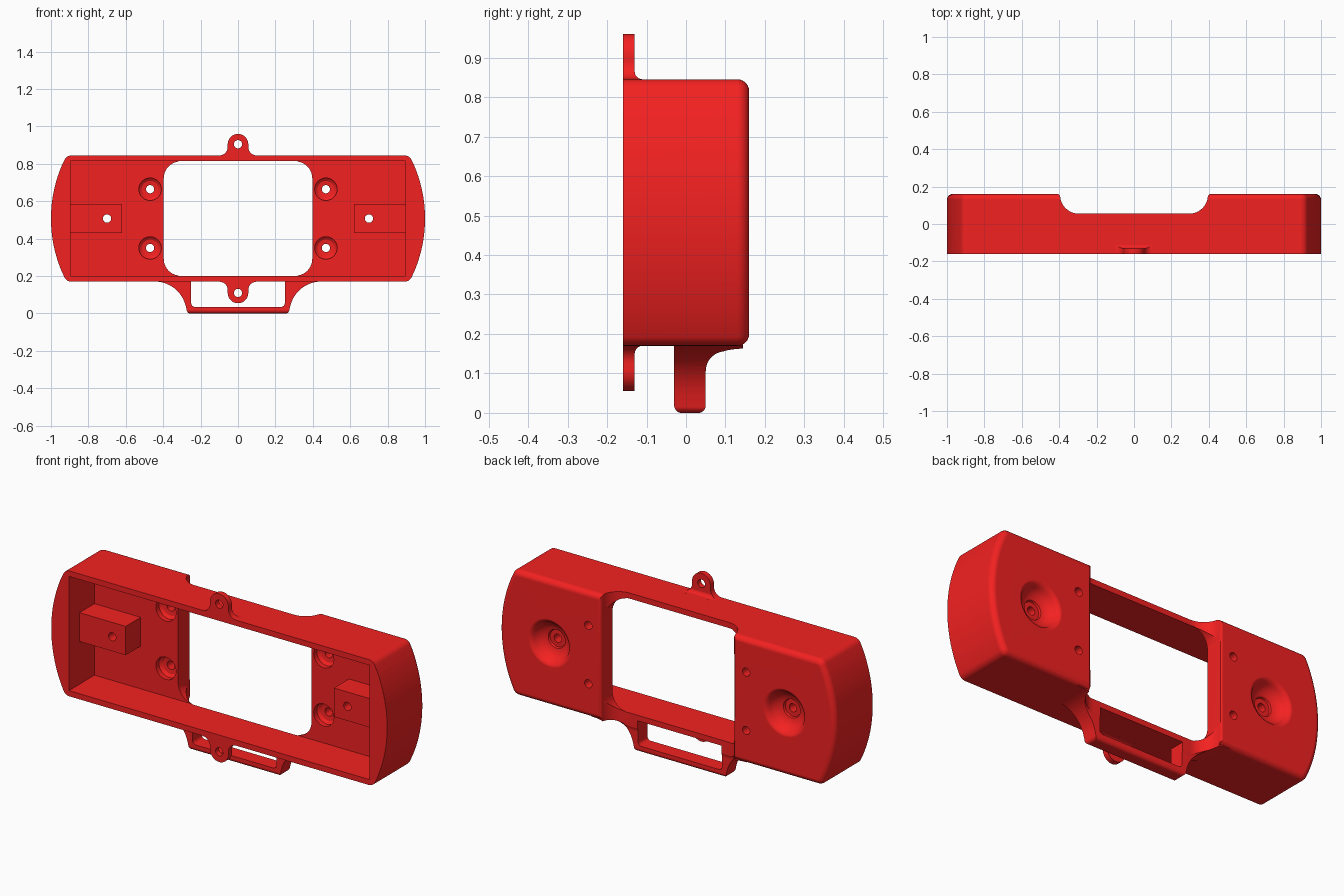
import bpy, bmesh
from math import sin, cos, pi, tan, sqrt
from mathutils import Vector

if "Cube" in bpy.data.objects:
    bpy.data.objects.remove(bpy.data.objects["Cube"])

ZC = 0.5075  # mid height of the main shell


def rounded(points, n=10):
    """Polygon with optional corner radius as third value."""
    out, count = [], len(points)
    for i, p in enumerate(points):
        c = Vector(p[:2])
        r = p[2] if len(p) > 2 else 0
        if not r:
            out.append(c)
            continue
        a = (Vector(points[i - 1][:2]) - c).normalized()
        b = (Vector(points[(i + 1) % count][:2]) - c).normalized()
        half = a.angle(b) / 2
        centre = c + (a + b).normalized() * (r / sin(half))
        s = c + a * (r / tan(half)) - centre
        e = c + b * (r / tan(half)) - centre
        total = pi - 2 * half
        for k in range(n + 1):
            t = k / n
            out.append(centre + (s * sin((1 - t) * total) + e * sin(t * total)) / sin(total))
    return out


def to_object(name, bm):
    bmesh.ops.recalc_face_normals(bm, faces=bm.faces)
    me = bpy.data.meshes.new(name)
    bm.to_mesh(me)
    bm.free()
    ob = bpy.data.objects.new(name, me)
    bpy.context.collection.objects.link(ob)
    return ob


def prism(name, pts, plane, lo, hi, back_bevel=0):
    place = {'xz': lambda p, w: (p[0], w, p[1]),
             'xy': lambda p, w: (p[0], p[1], w),
             'yz': lambda p, w: (w, p[0], p[1])}[plane]
    bm = bmesh.new()
    a = [bm.verts.new(place(p, lo)) for p in pts]
    b = [bm.verts.new(place(p, hi)) for p in pts]
    bm.faces.new(a)
    cap = bm.faces.new(b)
    for i in range(len(pts)):
        bm.faces.new((a[i - 1], a[i], b[i], b[i - 1]))
    bmesh.ops.recalc_face_normals(bm, faces=bm.faces)
    if back_bevel:
        bmesh.ops.bevel(bm, geom=list(cap.edges), offset=back_bevel, segments=6,
                        profile=0.5, affect='EDGES', clamp_overlap=False)
    return to_object(name, bm)


def lathe(name, profile, x, z, n=48):
    """Solid of revolution about a y-parallel axis; profile is (radius, y)."""
    bm = bmesh.new()
    rings = [[bm.verts.new((x + r * cos(2 * pi * k / n), y, z + r * sin(2 * pi * k / n)))
              for k in range(n)] for r, y in profile]
    bm.faces.new(rings[0])
    bm.faces.new(rings[-1])
    for p, q in zip(rings, rings[1:]):
        for k in range(n):
            bm.faces.new((p[k - 1], p[k], q[k], q[k - 1]))
    return to_object(name, bm)


def combine(ob, other, op):
    other.hide_render = True
    m = ob.modifiers.new("bool", 'BOOLEAN')
    m.operation, m.object, m.solver = op, other, 'EXACT'
    bpy.context.view_layer.objects.active = ob
    bpy.ops.object.modifier_apply(modifier=m.name)
    bpy.data.objects.remove(other)


def rect(x0, x1, z0, z1, r=0):
    return rounded([(x0, z0, r), (x1, z0, r), (x1, z1, r), (x0, z1, r)])


# Main shell with bulging ends and rounded back edges
R, H = 0.725, 0.3375
arc = []
for k in range(25):
    dz = -H + 2 * H * k / 24
    arc.append((1 - R + sqrt(R * R - dz * dz), ZC + dz))
corner = 0.04
mid = [p for p in arc if abs(p[1] - ZC) < H - 0.05]
right = [arc[0] + (corner,)] + mid + [arc[-1] + (corner,)]
left = [(-p[0],) + p[1:] for p in reversed(right)]
body = prism("housing", rounded(right + left, 6), 'xz', -0.16, 0.16, 0.03)

# Open front cavity
combine(body, prism("cavity", rect(-0.895, 0.895, 0.2, 0.815), 'xz', -0.3, 0.058), 'DIFFERENCE')

# Mounting blocks inside each end
for s in (-1, 1):
    x0, x1 = sorted((s * 0.62, s * 0.91))
    combine(body, prism("block", rect(x0, x1, 0.43, 0.585), 'xz', -0.07, 0.08), 'UNION')

# Lower strap loop, shaped by front outline and side profile
half = [(0.27, 0, 0.02), (0.31, 0.171, 0.17), (0.46, 0.171), (0.46, 0.19)]
outline = half + [(-p[0],) + p[1:] for p in reversed(half)]
strap = prism("strap", rounded(outline), 'xz', -0.1, 0.3)
side = rounded([(-0.03, 0.25), (-0.03, -0.0005, 0.02), (0.05, -0.0005, 0.02),
                (0.05, 0.15, 0.05), (0.145, 0.162), (0.145, 0.25)])
combine(strap, prism("side", side, 'yz', -1, 1), 'INTERSECT')
slot = rounded([(-0.25, 0.035, 0.02), (0.25, 0.035, 0.02), (0.25, 0.3), (-0.25, 0.3)])
combine(strap, prism("slot", slot, 'xz', -0.4, 0.4), 'DIFFERENCE')
combine(body, strap, 'UNION')

# Screw tabs above and below
for s in (1, -1):
    def flip(pts):
        return [(u, ZC + s * (v - ZC)) for u, v in pts]
    ear = [(0.055, 0.96, 0.0549), (0.055, 0.845, 0.045), (0.101, 0.845), (0.101, 0.83)]
    ear += [(-p[0],) + p[1:] for p in reversed(ear)]
    tab = prism("tab", flip(rounded(ear, 12)), 'xz', -0.16, 0.0)
    prof = rounded([(-0.2, 0.82), (-0.1, 0.82), (-0.1, 0.8451), (-0.13, 0.8451, 0.02),
                    (-0.13, 0.99), (-0.2, 0.99)])
    combine(tab, prism("side", flip(prof), 'yz', -1, 1), 'INTERSECT')
    combine(tab, lathe("hole", [(0.022, -0.3), (0.022, 0)], 0, ZC + s * 0.3975, 32), 'DIFFERENCE')
    combine(body, tab, 'UNION')

# Recess across the middle of the back, with swept shoulders
half = [(0.395, 0.055, 0.1), (0.395, 0.16, 0.015), (0.43, 0.1601), (0.43, 0.3)]
recess = rounded(half + [(-p[0],) + p[1:] for p in reversed(half)], 12)
combine(body, prism("recess", recess, 'xy', -0.2, 1.2), 'DIFFERENCE')

# Central window
combine(body, prism("window", rect(-0.397, 0.397, 0.202, 0.813, 0.09), 'xz', -0.3, 0.3), 'DIFFERENCE')

# Rear dimples with centre holes, and counterbored screw holes
dimple = [(0.135, 0.2), (0.132, 0.161), (0.12, 0.157), (0.11, 0.15), (0.103, 0.138),
          (0.095, 0.125), (0.082, 0.113), (0.066, 0.104), (0.05, 0.1), (0.046, 0.09),
          (0.022, 0.09), (0.022, -0.2)]
screw = [(0.06, 0.02), (0.06, 0.085), (0.045, 0.097), (0.022, 0.1), (0.022, 0.3)]
for s in (-1, 1):
    combine(body, lathe("dimple", dimple, s * 0.7, ZC), 'DIFFERENCE')
    for dz in (-0.157, 0.157):
        combine(body, lathe("screw", screw, s * 0.47, ZC + dz, 32), 'DIFFERENCE')

# Red finish and smooth shading
mat = bpy.data.materials.new("red")
mat.diffuse_color = (0.9, 0.015, 0.015, 1)
mat.use_nodes = True
mat.node_tree.nodes["Principled BSDF"].inputs["Base Color"].default_value = mat.diffuse_color
body.data.materials.clear()
body.data.materials.append(mat)
bpy.ops.object.select_all(action='DESELECT')
body.select_set(True)
bpy.context.view_layer.objects.active = body
bpy.ops.object.shade_smooth_by_angle(angle=0.5)
wn = body.modifiers.new("weighted", 'WEIGHTED_NORMAL')
wn.keep_sharp = True
